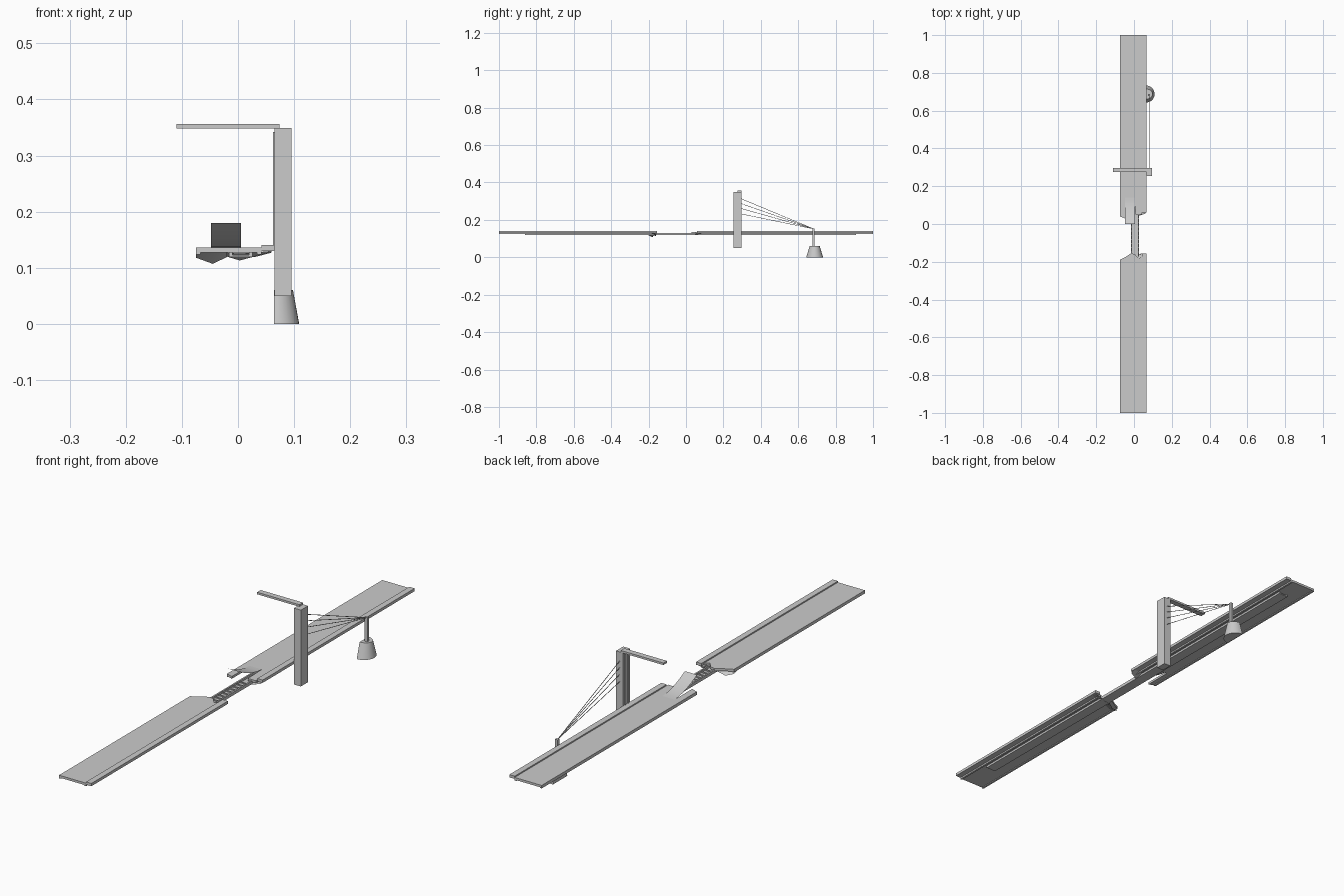
import bpy, bmesh, math
from mathutils import Vector

cube = bpy.data.objects.get("Cube")
if cube:
    bpy.data.objects.remove(cube, do_unlink=True)

grey = bpy.data.materials.new("concrete_grey")
grey.use_nodes = True
COLOR = (0.6, 0.6, 0.6, 1)
grey.diffuse_color = COLOR
grey.node_tree.nodes["Principled BSDF"].inputs["Base Color"].default_value = COLOR


def finish(name, bm):
    if any(len(e.link_faces) > 1 for e in bm.edges):
        bmesh.ops.recalc_face_normals(bm, faces=bm.faces)
    mesh = bpy.data.meshes.new(name)
    bm.to_mesh(mesh)
    bm.free()
    mesh.materials.append(grey)
    obj = bpy.data.objects.new(name, mesh)
    bpy.context.collection.objects.link(obj)
    return obj


def box(name, x, y, z):
    """Box from (min, max) pairs."""
    bm = bmesh.new()
    bmesh.ops.create_cube(bm, size=1)
    for v in bm.verts:
        v.co = [lo + (c + 0.5) * (hi - lo) for c, (lo, hi) in zip(v.co, (x, y, z))]
    return finish(name, bm)


def slab(name, outline, bottom, top):
    """Plan outline pulled up into a plate."""
    bm = bmesh.new()
    face = bm.faces.new([bm.verts.new((x, y, bottom)) for x, y in outline])
    new = bmesh.ops.extrude_face_region(bm, geom=[face])["geom"]
    verts = [v for v in new if isinstance(v, bmesh.types.BMVert)]
    bmesh.ops.translate(bm, vec=(0, 0, top - bottom), verts=verts)
    return finish(name, bm)


def sheet(name, rows):
    """Thin torn sheet from rows of points."""
    bm = bmesh.new()
    grid = [[bm.verts.new(p) for p in row] for row in rows]
    for a, b in zip(grid, grid[1:]):
        for i in range(len(a) - 1):
            bm.faces.new((a[i], a[i + 1], b[i + 1], b[i]))
    for f in bm.faces:
        f.smooth = True
    return finish(name, bm)


def rod(name, start, end, radius, sides=6):
    start, end = Vector(start), Vector(end)
    axis = end - start
    bm = bmesh.new()
    bmesh.ops.create_cone(bm, cap_ends=True, segments=sides, radius1=radius,
                          radius2=radius, depth=axis.length)
    rot = axis.to_track_quat('Z', 'Y')
    for v in bm.verts:
        v.co = rot @ v.co + (start + end) / 2
    return finish(name, bm)


LEFT, RIGHT, KERB = -0.075, 0.065, 0.042

# Two road decks, each with a jagged broken end
breaks = {
    "front": (-1, [(LEFT, -0.19), (-0.045, -0.175), (-0.016, -0.155),
                   (0.005, -0.16), (0.026, -0.185), (KERB, -0.17)], -0.155),
    "back": (1, [(LEFT, 0.04), (-0.048, 0.03), (-0.048, 0.14), (0.005, 0.14),
                 (0.008, 0.05), (KERB, 0.05)], 0.06),
}
for side, (end, edge, kerb_end) in breaks.items():
    slab(side + "_deck", edge + [(KERB, end), (LEFT, end)], 0.127, 0.136)
    y = sorted((end, kerb_end))
    box(side + "_kerb", (KERB, RIGHT), y, (0.13, 0.141))
    box(side + "_edge_lip", (LEFT, LEFT + 0.008), sorted((end, edge[0][1])), (0.124, 0.13))
    box(side + "_under_rib", (KERB - 0.008, KERB), y, (0.124, 0.13))

# Central channel girder joining the decks
box("girder_base", (-0.016, 0.026), (-0.86, 0.91), (0.119, 0.123))
for name, x in (("right", -0.016), ("left", 0.02)):
    box(name + "_girder_flange", (x, x + 0.006), (-0.86, 0.91), (0.119, 0.131))
for i in range(9):
    y = -0.15 + i * 0.022
    box("girder_rung", (-0.012, 0.022), (y, y + 0.005), (0.122, 0.127))

# Strip of road torn up at the break
rows = []
for i in range(9):
    t = i / 8
    rows.append([(x, 0.14 * (1 - t), 0.136 + 0.044 * t ** 1.8) for x in (-0.048, 0.005)])
sheet("raised_torn_strip", rows)

# Torn flaps hanging from the broken ends
sheet("front_drooping_flap", [
    [(LEFT, -0.22, 0.127), (-0.045, -0.21, 0.127), (-0.02, -0.2, 0.127)],
    [(LEFT, -0.19, 0.118), (-0.045, -0.18, 0.107), (-0.02, -0.17, 0.119)]])
sheet("front_small_flap", [
    [(-0.02, -0.19, 0.127), (0.003, -0.19, 0.125), (0.06, -0.18, 0.13)],
    [(-0.02, -0.17, 0.12), (0.003, -0.16, 0.113), (0.06, -0.16, 0.128)]])
sheet("back_small_flap", [
    [(0.005, 0.08, 0.127), (0.03, 0.08, 0.127), (0.06, 0.08, 0.13)],
    [(0.008, 0.05, 0.12), (0.03, 0.045, 0.119), (0.06, 0.055, 0.127)]])

# Pylon with inner guide strips and a top arm across the road
box("pylon", (0.065, 0.095), (0.253, 0.297), (0.05, 0.349))
for y in (0.262, 0.282):
    box("pylon_guide_strip", (0.0625, 0.066), (y, y + 0.006), (0.14, 0.342))
box("top_arm", (-0.11, 0.074), (0.275, 0.297), (0.348, 0.356))

# Half-round tapered anchor block
bm = bmesh.new()
rings = []
for z, rx, ry in ((0, 0.045, 0.045), (0.06, 0.034, 0.027)):
    angles = [math.pi * (i / 16 - 0.5) for i in range(17)]
    rings.append([bm.verts.new((0.064 + rx * math.cos(a), 0.688 + ry * math.sin(a), z))
                  for a in angles])
low, high = rings
for i in range(17):
    j = (i + 1) % 17
    f = bm.faces.new((low[i], low[j], high[j], high[i]))
    f.smooth = i < 16
bm.faces.new(low)
bm.faces.new(high)
for e in bm.edges:
    e.smooth = all(f.smooth for f in e.link_faces)
finish("anchor_block", bm)

# Post on the anchor block, and stay cables fanning to the pylon
box("anchor_post", (0.074, 0.086), (0.677, 0.688), (0.058, 0.155))
for z in (0.313, 0.287, 0.261, 0.232):
    rod("stay_cable", (0.08, 0.295, z), (0.08, 0.682, 0.152), 0.0012)
